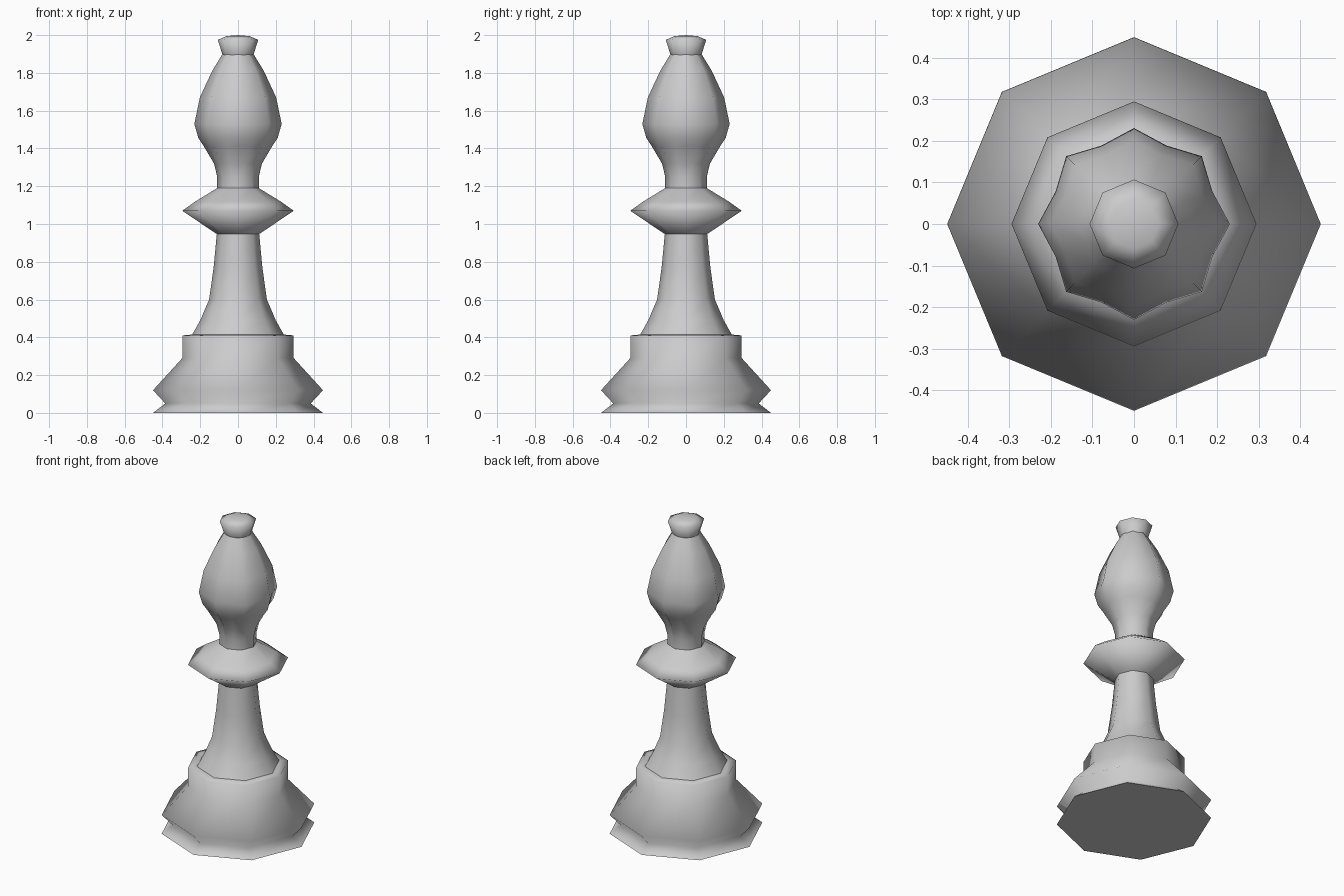
import bpy
import bmesh
from math import cos, sin, pi

cube = bpy.data.objects.get("Cube")
if cube:
    bpy.data.objects.remove(cube)

grey = bpy.data.materials.new("stone grey")
grey.use_nodes = True
colour = (0.6, 0.6, 0.6, 1)
grey.diffuse_color = colour
grey.node_tree.nodes["Principled BSDF"].inputs["Base Color"].default_value = colour


def turned(name, profile, sides=8, flute=1.0, floor=False):
    """Lathe a (radius, height) profile; flute scales every second column."""
    bm = bmesh.new()
    rings = []
    for radius, height in profile:
        if radius == 0:
            rings.append([bm.verts.new((0, 0, height))] * sides)
            continue
        ring = []
        for i in range(sides):
            angle = 2 * pi * i / sides
            r = radius * (flute if i % 2 else 1)
            ring.append(bm.verts.new((r * cos(angle), r * sin(angle), height)))
        rings.append(ring)
    for low, high in zip(rings, rings[1:]):
        for i in range(sides):
            j = (i + 1) % sides
            corners = dict.fromkeys((low[i], low[j], high[j], high[i]))
            bm.faces.new(list(corners))
    for face in bm.faces:
        face.smooth = True
    # Flat underside with a crisp rim
    if floor:
        bottom = bm.faces.new(rings[0][::-1])
        bottom.smooth = False
        for edge in bottom.edges:
            edge.smooth = False
    mesh = bpy.data.meshes.new(name)
    bm.to_mesh(mesh)
    bm.free()
    mesh.materials.append(grey)
    obj = bpy.data.objects.new(name, mesh)
    bpy.context.collection.objects.link(obj)
    return obj


# Stepped foot with a notch and a flat shoulder
turned("base", [(0.45, 0), (0.385, 0.05), (0.45, 0.12), (0.295, 0.29),
                (0.295, 0.41), (0.24, 0.415)], floor=True)

# Tapering column
turned("stem", [(0.245, 0.41), (0.2, 0.49), (0.153, 0.6),
                (0.129, 0.77), (0.112, 0.95)])

# Sharp-edged ring around the neck
turned("collar", [(0.11, 0.945), (0.295, 1.07), (0.225, 1.12), (0.11, 1.19)])

# Fluted teardrop head: the columns between the corners sit slightly inward
turned("head", [(0.11, 1.185), (0.11, 1.25), (0.127, 1.32), (0.18, 1.41),
                (0.21, 1.455), (0.231, 1.53), (0.202, 1.67), (0.137, 1.81),
                (0.082, 1.9)], sides=16, flute=0.885)

# Flared knob
turned("finial", [(0.082, 1.895), (0.107, 1.975), (0.06, 1.995), (0, 2.0)])
